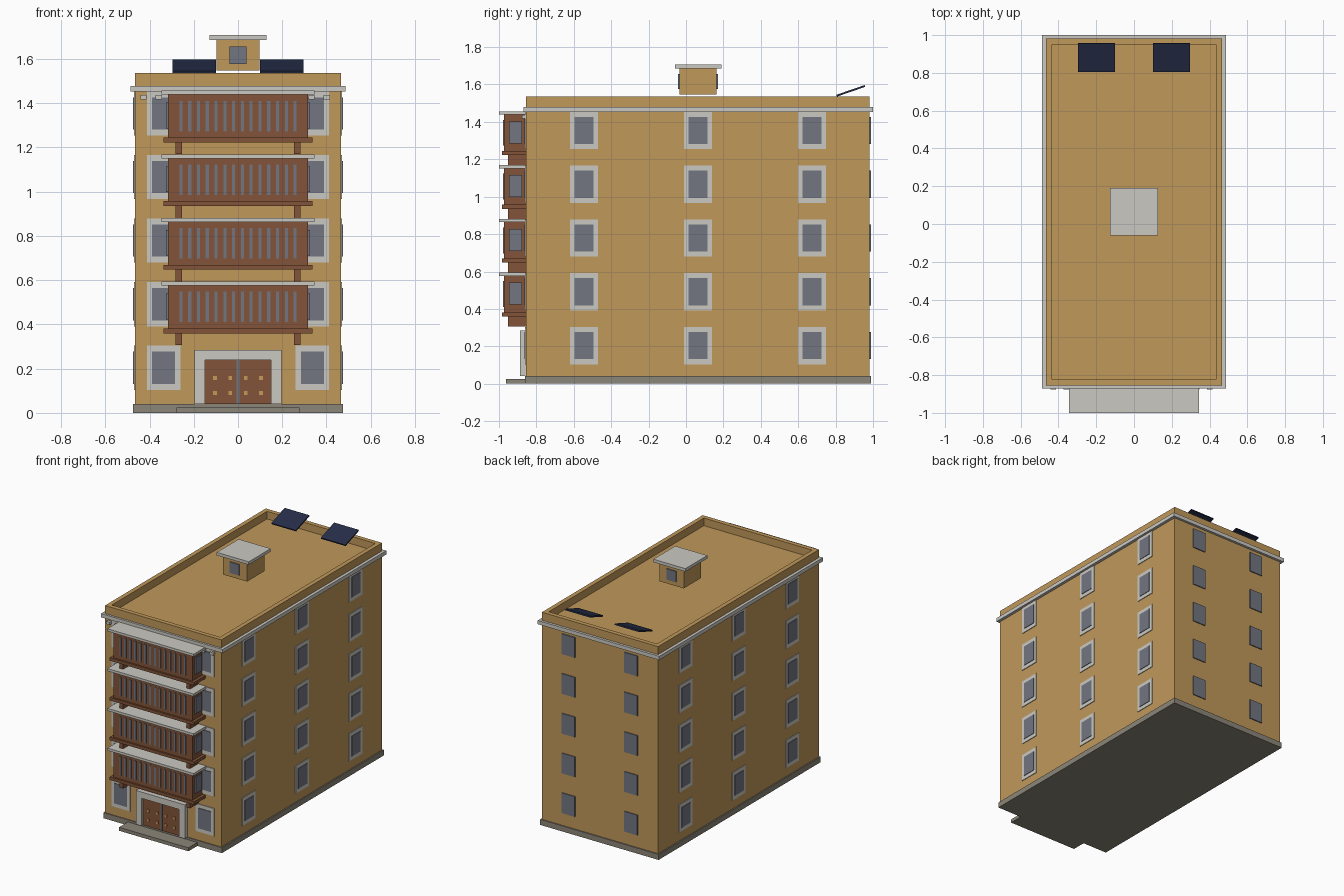
import bpy, bmesh, math
from mathutils import Matrix

if "Cube" in bpy.data.objects:
    bpy.data.objects.remove(bpy.data.objects["Cube"])


def material(name, rgb):
    m = bpy.data.materials.new(name)
    lin = [(c / 255 / 12.92) if c < 11 else ((c / 255 + 0.055) / 1.055) ** 2.4 for c in rgb]
    m.diffuse_color = (*lin, 1)
    m.use_nodes = True
    m.node_tree.nodes["Principled BSDF"].inputs["Base Color"].default_value = m.diffuse_color
    return m


OCHRE = material("ochre_plaster", (192, 152, 90))
STONE = material("pale_stone", (203, 201, 194))
GREY = material("plinth_grey", (140, 134, 121))
GLASS = material("window_glass", (114, 118, 129))
WOOD = material("brown_wood", (130, 84, 56))
BRASS = material("brass", (196, 152, 88))
NAVY = material("solar_navy", (37, 45, 72))


def boxes(name, mat, spans):
    """One object from boxes given as (x0, x1, y0, y1, z0, z1)."""
    bm = bmesh.new()
    for x0, x1, y0, y1, z0, z1 in spans:
        m = Matrix.Translation(((x0 + x1) / 2, (y0 + y1) / 2, (z0 + z1) / 2))
        m = m @ Matrix.Diagonal((x1 - x0, y1 - y0, z1 - z0, 1))
        bmesh.ops.create_cube(bm, size=1, matrix=m)
    me = bpy.data.meshes.new(name)
    bm.to_mesh(me)
    bm.free()
    me.materials.append(mat)
    ob = bpy.data.objects.new(name, me)
    bpy.context.collection.objects.link(ob)
    return ob


W, F, B = 0.465, -0.855, 0.982      # wall half width, front and back
FLOOR = 0.2875                      # storey height
ROWS = [0.204 + FLOOR * i for i in range(5)]

# Main block, plinth and entrance step
boxes("building_walls", OCHRE, [(-W, W, F, B, 0.03, 1.482)])
boxes("plinth", GREY, [(-0.474, 0.474, -0.862, 0.99, 0, 0.04)])
boxes("entrance_step", GREY, [(-0.278, 0.278, -0.963, -0.85, 0, 0.025)])

# Roof edge
t = 0.032
boxes("parapet", OCHRE, [
    (-W, W, F, F + t, 1.478, 1.537), (-W, W, B - t, B, 1.478, 1.537),
    (-W, -W + t, F + t, B - t, 1.478, 1.537), (W - t, W, F + t, B - t, 1.478, 1.537)])
boxes("cornice", STONE, [(-0.486, 0.486, -0.87, 1.0, 1.452, 1.479)])
boxes("cornice_blocks", STONE, [
    (x - 0.014, x + 0.014, -0.877, F, 1.418, 1.438)
    for x in (-0.427 + 0.069 * i for i in range(13))])

# Windows: pale frames with slightly raised panes
frames, panes = [], []
for z in ROWS:
    for s in (-1, 1):
        for y in (-0.545, 0.064, 0.674):
            for lst, w, h, d in ((frames, 0.075, 0.1, 0.005), (panes, 0.051, 0.073, 0.009)):
                a, b = sorted((s * (W - 0.01), s * (W + d)))
                lst.append((a, b, y - w, y + w, z - h, z + h))
        x = s * 0.336
        frames.append((x - 0.075, x + 0.075, F - 0.005, F + 0.01, z - 0.1, z + 0.1))
        panes.append((x - 0.052, x + 0.052, F - 0.009, F + 0.01, z - 0.073, z + 0.073))
        x = s * 0.25
        panes.append((x - 0.052, x + 0.052, B - 0.01, B + 0.007, z - 0.073, z + 0.073))
boxes("window_frames", STONE, frames)
boxes("window_panes", GLASS, panes)

# Enclosed balconies on the four upper floors
body, glass, canopy = [], [], []
for i in range(4):
    o = FLOOR * i
    body.append((-0.316, 0.316, -0.973, F, 0.38 + o, 0.578 + o))
    body.append((-0.337, 0.337, -0.985, F, 0.36 + o, 0.382 + o))
    canopy.append((-0.345, 0.345, -1.0, F, 0.576 + o, 0.594 + o))
    for s in (-1, 1):
        x = s * 0.268
        body.append((x - 0.015, x + 0.015, -0.952, F, 0.307 + o, 0.36 + o))
        a, b = sorted((s * 0.3, s * 0.325))
        glass.append((a, b, -0.946, -0.877, 0.423 + o, 0.54 + o))
    for k in range(14):
        x = -0.258 + 0.0397 * k
        glass.append((x - 0.007, x + 0.007, -0.978, -0.96, 0.41 + o, 0.548 + o))
boxes("balconies", WOOD, body)
boxes("balcony_glazing", GLASS, glass)
boxes("balcony_canopies", STONE, canopy)

# Entrance: stone surround, double door with studs
boxes("door_surround", STONE, [
    (-0.196, -0.15, -0.888, F, 0.04, 0.285), (0.15, 0.196, -0.888, F, 0.04, 0.285),
    (-0.15, 0.15, -0.888, F, 0.24, 0.285)])
boxes("double_door", WOOD, [(-0.15, -0.006, -0.872, F, 0.04, 0.24),
                            (0.006, 0.15, -0.872, F, 0.04, 0.24)])
boxes("door_gap", GLASS, [(-0.006, 0.006, -0.874, F, 0.04, 0.24)])
boxes("door_studs", BRASS, [
    (x - 0.008, x + 0.008, -0.878, -0.87, z - 0.009, z + 0.009)
    for x in (-0.104, -0.035, 0.035, 0.104) for z in (0.09, 0.158)])

# Roof vent house
boxes("vent_house", OCHRE, [(-0.097, 0.097, -0.035, 0.164, 1.547, 1.69)])
boxes("vent_cap", STONE, [(-0.128, 0.128, -0.06, 0.19, 1.686, 1.708)])
boxes("vent_windows", GLASS, [(-0.038, 0.038, -0.042, -0.03, 1.577, 1.656),
                              (-0.038, 0.038, 0.16, 0.171, 1.577, 1.656)])

# Tilted solar panels
for side, s in (("left", -1), ("right", 1)):
    p = boxes("solar_panel_" + side, NAVY, [(-0.098, 0.098, -0.08, 0.08, -0.005, 0.005)])
    p.location = (s * 0.198, 0.881, 1.566)
    p.rotation_euler = (math.radians(19), 0, 0)
